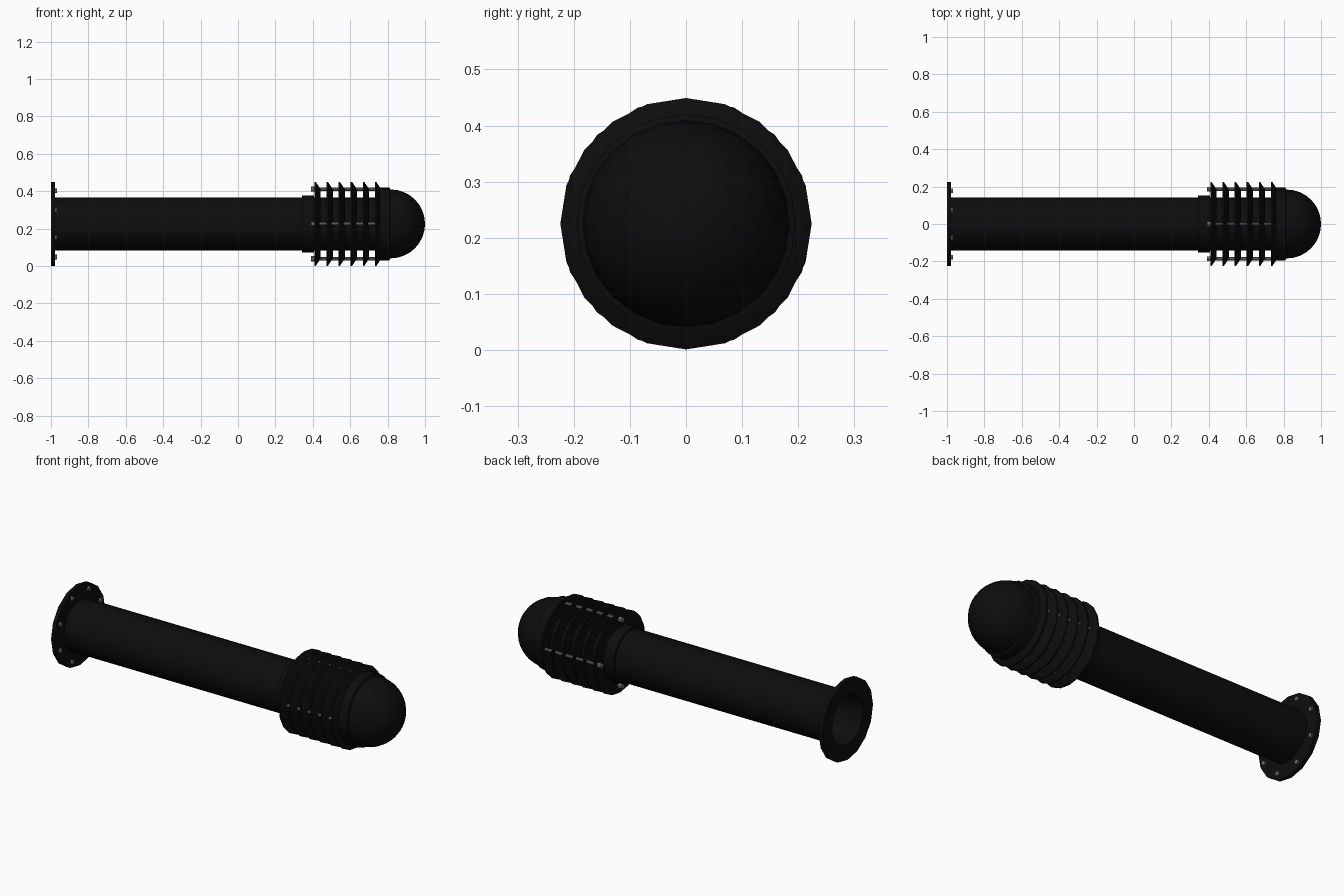
import bpy, bmesh, math

if "Cube" in bpy.data.objects:
    bpy.data.objects.remove(bpy.data.objects["Cube"])

CZ = 0.225  # height of the long axis


def material(name, v):
    m = bpy.data.materials.new(name)
    m.diffuse_color = (v, v, v, 1)
    m.use_nodes = True
    m.node_tree.nodes["Principled BSDF"].inputs["Base Color"].default_value = m.diffuse_color
    return m


BLACK = material("black_paint", 0.004)
STEEL = material("grey_steel", 0.16)


def lathe(name, profile, sides, mat, y=0.0, z=CZ, closed=False, phase=0.0):
    """Spin an (x, radius) profile around a line parallel to x."""
    bm = bmesh.new()
    rings = []
    for x, r in profile:
        if r == 0:
            rings.append([bm.verts.new((x, y, z))] * sides)
        else:
            rings.append([bm.verts.new((x,
                                        y + r * math.sin(phase + math.tau * i / sides),
                                        z + r * math.cos(phase + math.tau * i / sides)))
                          for i in range(sides)])
    pairs = list(zip(rings, rings[1:]))
    if closed:
        pairs.append((rings[-1], rings[0]))
    for a, b in pairs:
        for i in range(sides):
            j = (i + 1) % sides
            vs = list(dict.fromkeys((a[i], a[j], b[j], b[i])))
            if len(vs) > 2:
                bm.faces.new(vs)
    bmesh.ops.recalc_face_normals(bm, faces=bm.faces)
    me = bpy.data.meshes.new(name)
    bm.to_mesh(me)
    bm.free()
    me.materials.append(mat)
    ob = bpy.data.objects.new(name, me)
    bpy.context.collection.objects.link(ob)
    bpy.ops.object.select_all(action='DESELECT')
    ob.select_set(True)
    bpy.context.view_layer.objects.active = ob
    bpy.ops.object.shade_smooth_by_angle(angle=math.radians(35))
    return ob


# Hollow post, open at the base
lathe("post", [(-1, 0.141), (0.35, 0.141), (0.35, 0), (0.345, 0),
               (0.345, 0.138), (-1, 0.138)], 24, BLACK, closed=False)

# Base flange ring
lathe("base_flange", [(-1, 0.139), (-1, 0.224), (-0.978, 0.224), (-0.978, 0.139)],
      16, BLACK, closed=True)

# Hexagonal flange bolts
for i in range(8):
    a = math.tau * (i + 0.5) / 8
    lathe(f"flange_bolt_{i + 1}", [(-0.98, 0), (-0.98, 0.013), (-0.968, 0.013), (-0.968, 0)],
          6, STEEL, 0.192 * math.sin(a), CZ + 0.192 * math.cos(a))

# Collar and inner lamp core
lathe("collar", [(0.342, 0.14), (0.342, 0.152), (0.405, 0.152), (0.405, 0)], 24, BLACK)
lathe("lamp_core", [(0.40, 0.141), (0.765, 0.141)], 24, BLACK)

# Six sloped louvre rings
for i in range(6):
    x = 0.408 + i * 0.0648
    lathe(f"louvre_{i + 1}", [(x + 0.010, 0.14), (x + 0.010, 0.185), (x, 0.224), (x + 0.008, 0.224),
                              (x + 0.034, 0.185), (x + 0.034, 0.14)],
          20, BLACK, closed=True)

# Four tie rods with nuts at the lower end
for i in range(4):
    a = math.tau * i / 4
    y, z = 0.186 * math.sin(a), CZ + 0.186 * math.cos(a)
    lathe(f"tie_rod_{i + 1}", [(0.392, 0), (0.392, 0.009), (0.77, 0.009), (0.77, 0)], 8, STEEL, y, z)
    lathe(f"rod_nut_{i + 1}", [(0.390, 0), (0.390, 0.014), (0.412, 0.014), (0.412, 0)], 6, STEEL, y, z)

# Cap ring and domed cap
lathe("cap_ring", [(0.755, 0), (0.755, 0.195), (0.81, 0.195), (0.815, 0.18)], 24, BLACK)
dome = [(0.81, 0.184)]
for k in range(9):
    t = math.pi / 2 * k / 8
    dome.append((0.817 + 0.183 * math.sin(t), 0.184 * math.cos(t) if k < 8 else 0))
lathe("domed_cap", dome, 24, BLACK)
